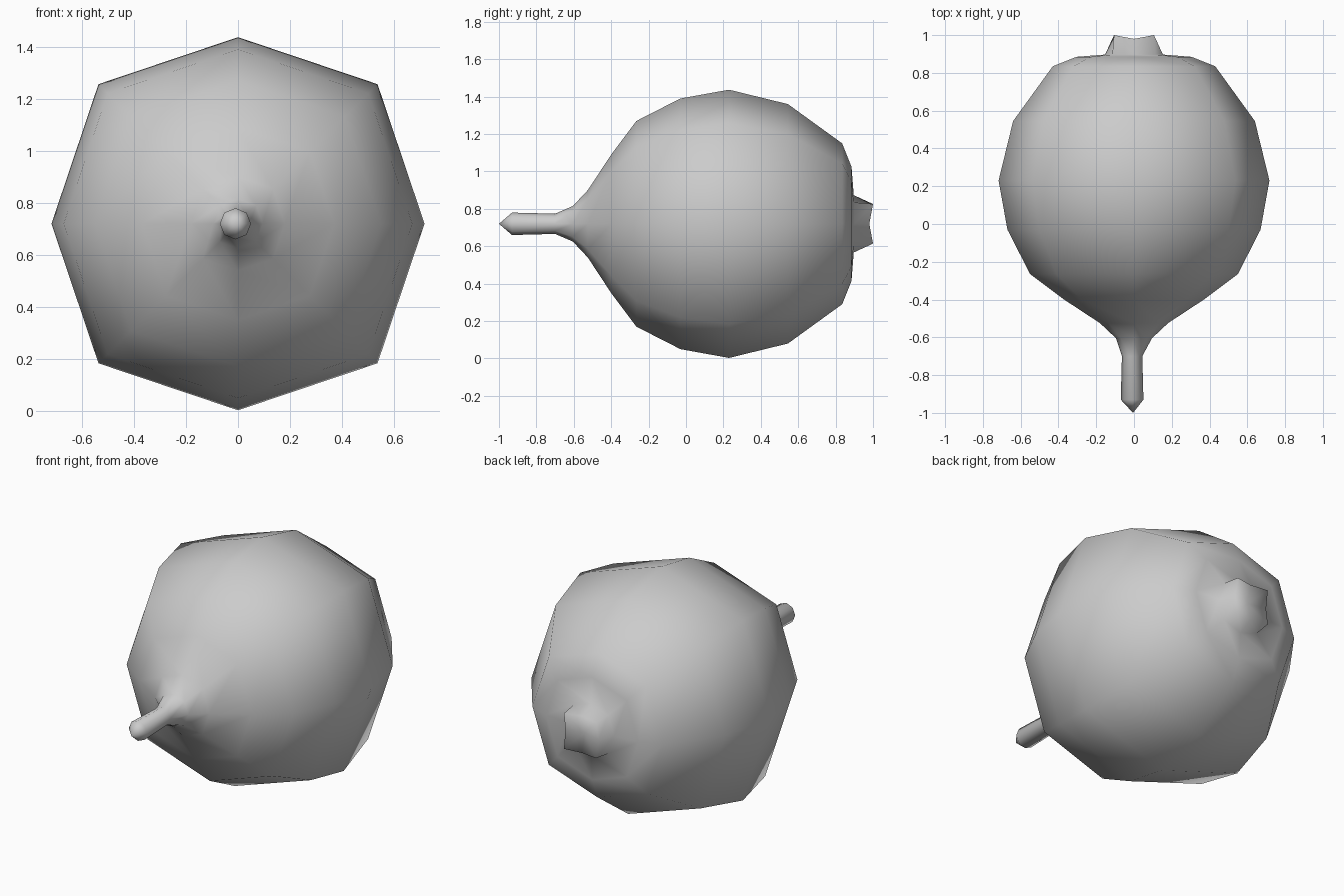
import bpy, bmesh
from math import sin, cos, pi

if "Cube" in bpy.data.objects:
    bpy.data.objects.remove(bpy.data.objects["Cube"])

AXIS_Z = 0.72
SIDES = 8
# y, radius on the axes, diagonal radius factor, x offset, diagonal y shift
PROFILE = [
    (-0.93, 0.060, 1.00, -0.01, 0),    # stem
    (-0.70, 0.054, 1.00, -0.01, 0),
    (-0.605, 0.095, 1.04, 0, 0),       # flare into the body
    (-0.525, 0.180, 1.058, 0, 0),
    (-0.40, 0.370, 1.058, 0, 0),
    (-0.265, 0.550, 1.058, 0, 0),      # body
    (-0.03, 0.670, 1.058, 0, 0),
    (0.23, 0.717, 1.058, 0, 0),
    (0.545, 0.640, 1.058, 0, 0),
    (0.835, 0.430, 1.058, 0, 0),
    (0.885, 0.305, 1.058, 0, 0),
    (0.897, 0.153, 1.058, 0, 0),       # blossom end crown
    (0.98, 0.110, 1.36, 0, 0.02),
]

bm = bmesh.new()
rings = []
for y, r, f, dx, dy in PROFILE:
    ring = []
    for i in range(SIDES):
        a = 2 * pi * i / SIDES
        diag = i % 2
        rr = r * (f if diag else 1)
        ring.append(bm.verts.new((dx + rr * cos(a), y + dy * diag, AXIS_Z + rr * sin(a))))
    rings.append(ring)

# walls between rings
for a, b in zip(rings, rings[1:]):
    for i in range(SIDES):
        j = (i + 1) % SIDES
        bm.faces.new((a[i], a[j], b[j], b[i]))

# pointed stem tip and dished crown
for ring, co in ((rings[0], (-0.005, -1.0, AXIS_Z)), (rings[-1], (0, 0.96, AXIS_Z))):
    tip = bm.verts.new(co)
    for i in range(SIDES):
        bm.faces.new((ring[i], ring[(i + 1) % SIDES], tip))

bmesh.ops.recalc_face_normals(bm, faces=bm.faces)
for face in bm.faces:
    face.smooth = True
mesh = bpy.data.meshes.new("round_fruit")
bm.to_mesh(mesh)
bm.free()
bpy.context.collection.objects.link(bpy.data.objects.new("round_fruit", mesh))
